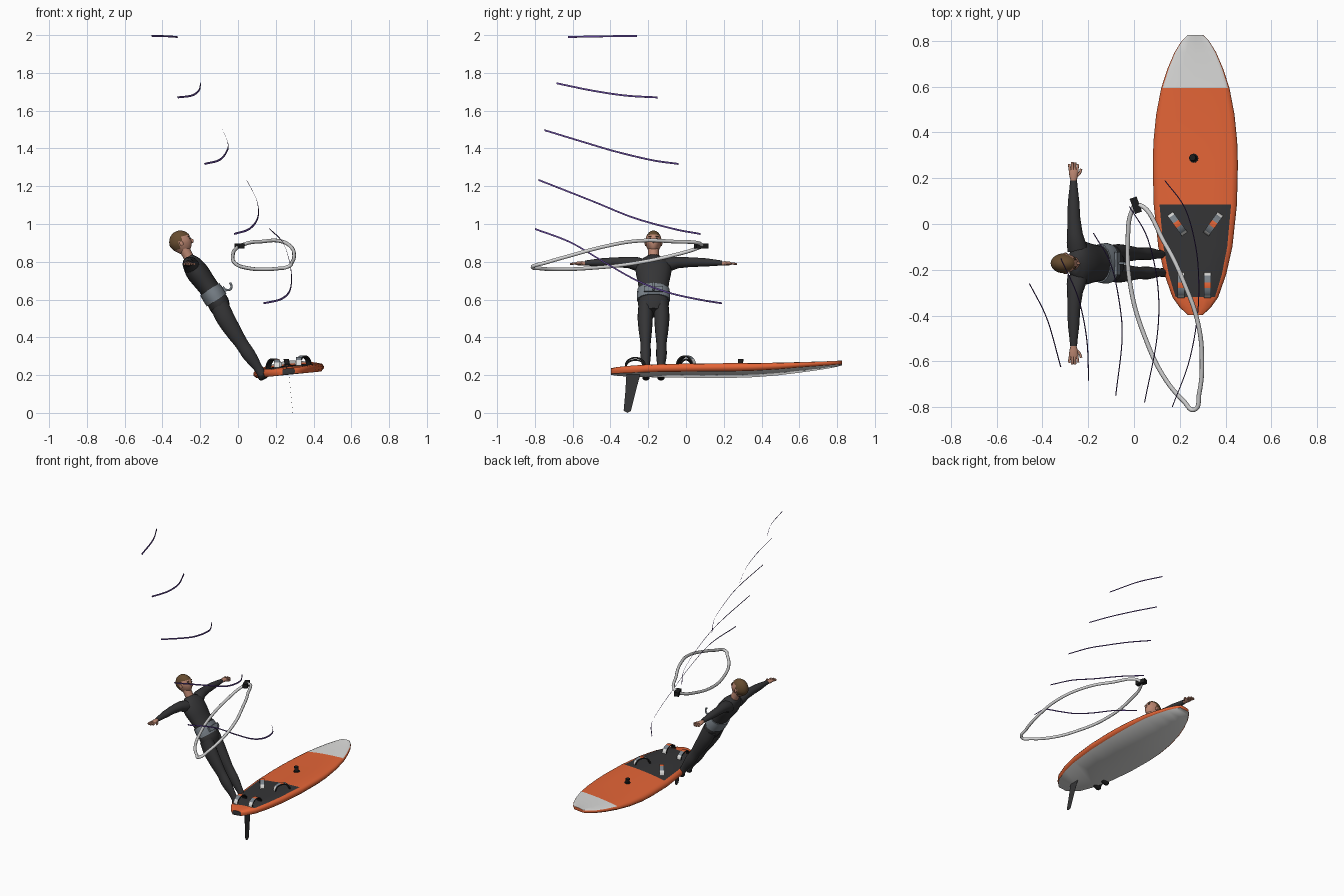
import bpy, bmesh, math
from mathutils import Vector as V, Matrix

if "Cube" in bpy.data.objects:
    bpy.data.objects.remove(bpy.data.objects["Cube"])


def material(name, r, g, b):
    m = bpy.data.materials.new(name)
    m.diffuse_color = (r, g, b, 1)
    m.use_nodes = True
    m.node_tree.nodes["Principled BSDF"].inputs["Base Color"].default_value = m.diffuse_color
    return m


ORANGE = material("orange", .78, .13, .038)
LIGHT = material("light grey", .72, .72, .71)
DARK = material("charcoal", .035, .035, .037)
BLACK = material("black", .012, .012, .012)
TUBE = material("boom grey", .66, .66, .66)
BELT = material("slate", .19, .22, .25)
SKIN = material("skin", .50, .24, .165)
HAIR = material("brown hair", .13, .07, .028)
PURPLE = material("purple", .12, .06, .30)


def finish(name, bm, mats, angle=40):
    bmesh.ops.recalc_face_normals(bm, faces=bm.faces)
    me = bpy.data.meshes.new(name)
    bm.to_mesh(me)
    bm.free()
    ob = bpy.data.objects.new(name, me)
    bpy.context.collection.objects.link(ob)
    for m in mats:
        me.materials.append(m)
    bpy.ops.object.select_all(action='DESELECT')
    ob.select_set(True)
    bpy.context.view_layer.objects.active = ob
    bpy.ops.object.shade_smooth_by_angle(angle=math.radians(angle))
    return ob


def loft(name, rings, mats, rule=None, angle=40, caps=(0, 0)):
    """Skin closed rings; rule(segment, side) picks the material."""
    bm = bmesh.new()
    vs = [[bm.verts.new(p) for p in r] for r in rings]
    n = len(rings[0])
    for i in range(len(vs) - 1):
        for j in range(n):
            k = (j + 1) % n
            f = bm.faces.new((vs[i][j], vs[i][k], vs[i + 1][k], vs[i + 1][j]))
            f.material_index = rule(i, j) if rule else 0
    for r, c in zip((vs[0], vs[-1]), caps):
        bm.faces.new(r).material_index = c
    return finish(name, bm, mats, angle)


def oval(c, a, b, n=16):
    c, a, b = V(c), V(a), V(b)
    return [c + a * math.cos(2 * math.pi * k / n) + b * math.sin(2 * math.pi * k / n)
            for k in range(n)]


def spline(pts, steps=8):
    """Smooth path through the points."""
    p = [V(q) for q in pts]
    p = [2 * p[0] - p[1]] + p + [2 * p[-1] - p[-2]]
    out = []
    for i in range(1, len(p) - 2):
        for s in range(steps):
            t = s / steps
            out.append(.5 * (2 * p[i] + (p[i + 1] - p[i - 1]) * t
                       + (2 * p[i - 1] - 5 * p[i] + 4 * p[i + 1] - p[i + 2]) * t ** 2
                       + (3 * p[i] - p[i - 1] - 3 * p[i + 1] + p[i + 2]) * t ** 3))
    return out + [p[-2]]


def pipe(name, pts, r, mat, cyclic=False):
    cu = bpy.data.curves.new(name, 'CURVE')
    cu.dimensions = '3D'
    cu.bevel_depth, cu.bevel_resolution, cu.resolution_u = r, 3, 10
    cu.use_fill_caps = True
    sp = cu.splines.new('BEZIER')
    sp.bezier_points.add(len(pts) - 1)
    for bp, p in zip(sp.bezier_points, pts):
        bp.co = p
        bp.handle_left_type = bp.handle_right_type = 'AUTO'
    sp.use_cyclic_u = cyclic
    cu.materials.append(mat)
    ob = bpy.data.objects.new(name, cu)
    bpy.context.collection.objects.link(ob)


def box(name, c, size, mat, rot=None):
    bm = bmesh.new()
    bmesh.ops.create_cube(bm, size=1)
    bm.transform(Matrix.Translation(c) @ (rot or Matrix()) @ Matrix.Diagonal((*size, 1)))
    return finish(name, bm, [mat])


# ---- Board: stations of y, half width, bottom z, top z
CX, TILT = .268, .1
stations = [(-.397, .033, .204, .231), (-.365, .068, .203, .235), (-.32, .100, .202, .238),
            (-.22, .135, .202, .242), (-.1, .162, .202, .244), (.085, .182, .202, .245),
            (.26, .186, .203, .246), (.36, .183, .206, .247), (.48, .171, .214, .25),
            (.595, .149, .226, .255), (.68, .121, .235, .26), (.75, .091, .243, .265),
            (.8, .060, .250, .270), (.825, .035, .255, .274)]
half = [(.93, 0), (1, .3), (1, .6), (.96, .9), (.86, 1.03), (.45, 1.14)]
section = half + [(0, 1.18)] + [(-u, v) for u, v in reversed(half)]
rings = [[(CX + u * w, y, zb + v * (zt - zb) + TILT * u * w) for u, v in section]
         for y, w, zb, zt in stations]


def board_rule(i, j):
    y = (stations[i][0] + stations[i + 1][0]) / 2
    if j == 12:
        return 1
    if y > .595 and 3 <= j <= 8:
        return 1
    return 2 if -.32 < y < .085 and 4 <= j <= 7 else 0


loft("board", rings, [ORANGE, LIGHT, DARK], board_rule, 50, caps=(2, 0))

# ---- Fin: thin blade square to the tilted hull
fin = [(-.315, .21), (-.24, .21), (-.262, .13), (-.292, .01), (-.31, 0), (-.33, .012), (-.322, .1)]
loft("fin", [[(CX + s + (.22 - z) * TILT, y, z) for y, z in fin] for s in (-.0003, .0003)], [DARK])

# ---- Mast base
loft("mast_base", [oval((.264 - h * .2, .286 + h * .1, .24 + h), (r, 0, 0), (0, r, 0))
                   for h, r in ((0, .02), (.016, .02), (.018, .014), (.045, .014))], [BLACK])


# ---- Foot straps: arched bands with coloured outer faces
def strap(name, x, y, yaw, length, height):
    d = V((math.cos(yaw), math.sin(yaw), 0))
    side = V((-d.y, d.x, 0)) * .015
    base = V((x, y, .246 + TILT * (x - CX)))
    rs = []
    for k in range(15):
        t = math.pi * k / 14
        ends = [base + d * math.cos(t) * (length - o) + V((0, 0, math.sin(t) * (height - o)))
                for o in (0, .009)]
        rs.append([ends[0] - side, ends[0] + side, ends[1] + side, ends[1] - side])
    bands = [1, 1, 1, 2, 2, 2, 3, 3, 2, 2, 2, 1, 1, 1]
    loft(name, rs, [BLACK, LIGHT, BELT, ORANGE], lambda i, j: bands[i] if j == 0 else 0)


for s, tag in ((-1, "left"), (1, "right")):
    strap("front_strap_" + tag, CX + s * .078, .0, math.pi / 2 - s * .62, .055, .05)
    strap("rear_strap_" + tag, CX - .004 + s * .058, -.268, math.pi / 2, .056, .045)

# ---- Boom loop and its clamp
pipe("boom", [(.012, .085, .885), (.135, -.085, .908), (.22, -.26, .910),
              (.28, -.435, .88), (.297, -.6, .836), (.285, -.74, .796), (.262, -.812, .773),
              (.218, -.775, .765), (.135, -.675, .76), (.05, -.5, .767), (-.013, -.285, .79),
              (-.027, -.065, .835), (-.008, .06, .872)], .0098, TUBE, True)
box("boom_clamp", (.008, .082, .884), (.032, .07, .028), BLACK, Matrix.Rotation(.35, 4, 'Z'))

# ---- Sail battens: thin curved strips
battens = [
    [(.135, .19, .58), (.222, .07, .6), (.268, -.09, .636), (.283, -.25, .696),
     (.275, -.42, .79), (.238, -.61, .902), (.167, -.8, .974)],
    [(-.02, .077, .947), (.06, -.065, .974), (.105, -.28, 1.034), (.1, -.5, 1.123),
     (.046, -.78, 1.233)],
    [(-.177, -.04, 1.318), (-.1, -.18, 1.338), (-.06, -.37, 1.383), (-.053, -.52, 1.427),
     (-.08, -.75, 1.497)],
    [(-.32, -.15, 1.67), (-.245, -.32, 1.68), (-.207, -.5, 1.707), (-.198, -.685, 1.745)],
    [(-.457, -.26, 1.995), (-.38, -.415, 1.994), (-.32, -.625, 1.99)]]
up, thick = V((-.38, -.1, .92)) * .0052, V((.92, 0, .38)) * .0004
for n, pts in enumerate(battens):
    loft(f"batten_{n + 1}", [[p + up + thick, p + up - thick, p - up - thick, p - up + thick]
                             for p in spline(pts)], [PURPLE])

# ---- Rider leaning back: F is the body's forward direction
Y0 = -.172
F = V((.839, 0, .545))
Y = V((0, 1, 0))


def body(name, secs, mat, s=1):
    """Sections of x, side offset, z, depth radius, side radius."""
    flat = spline([q[:3] for q in secs], 4)
    rad = spline([(q[3], q[4], 0) for q in secs], 4)
    return loft(name, [oval((p.x, Y0 + s * p.y, p.z), F * r.x, Y * r.y)
                       for p, r in zip(flat, rad)], [mat], angle=60)


body("torso", [(-.08, 0, .53, .045, .066), (-.1, 0, .575, .057, .082), (-.135, 0, .635, .053, .077),
               (-.175, 0, .69, .056, .083), (-.215, 0, .745, .06, .094),
               (-.245, 0, .79, .05, .088), (-.265, 0, .824, .028, .04)], DARK)
body("harness_belt", [(-.113, 0, .597, .062, .088), (-.13, 0, .625, .063, .088),
                      (-.15, 0, .655, .06, .085)], BELT)
box("spreader_bar", (-.072, Y0, .655), (.012, .1, .03), BELT, Matrix.Rotation(-.57, 4, 'Y'))
pipe("harness_hook", [(-.072, Y0, .652), (-.04, Y0, .655), (-.035, Y0, .672), (-.042, Y0, .69)],
     .006, BELT)
body("neck", [(-.252, 0, .805, .027, .028), (-.285, 0, .87, .028, .028)], SKIN)

for s, tag in ((-1, "left"), (1, "right")):
    body("leg_" + tag, [(-.1, .042, .57, .05, .038), (-.066, .044, .5, .049, .04),
                        (-.02, .043, .425, .042, .034), (.02, .042, .365, .035, .027),
                        (.06, .042, .305, .035, .028), (.105, .04, .24, .024, .019),
                        (.128, .04, .2, .023, .018)], DARK, s)
    # shoe points along the body's forward direction
    loft("shoe_" + tag, [oval(V((.133, Y0 + s * .04, .195)) + F * d, V((-.545, 0, .839)) * h, Y * w)
                         for d, h, w in ((-.028, .008, .012), (-.018, .017, .019), (.01, .02, .02),
                                         (.035, .013, .022), (.05, .006, .014))], [BLACK], angle=60)
    # arm stretched sideways
    arm = [(-.245, .05, .775, .045), (-.252, .09, .788, .042), (-.258, .13, .796, .034),
           (-.263, .2, .798, .028), (-.264, .27, .797, .025), (-.264, .33, .795, .018),
           (-.264, .362, .793, .015)]
    loft("arm_" + tag, [oval((x, Y0 + s * y, z), (r, 0, 0), (0, 0, r * .9)) for x, y, z, r in arm],
         [DARK], angle=60)
    # hand with spread fingers
    loft("hand_" + tag, [oval((-.264, Y0 + s * y, .791), (w, 0, 0), (0, 0, h), 12)
                         for y, w, h in ((.355, .012, .011), (.38, .018, .012), (.4, .021, .01),
                                         (.41, .018, .008))], [SKIN], angle=60)
    for k in range(4):
        x = -.279 + k * .01
        pipe(f"finger_{tag}_{k + 1}", [(x, Y0 + s * .403, .791),
             (x * 1.3 + .079, Y0 + s * (.434, .442, .441, .433)[k], .789)], .0056, SKIN)
    pipe("thumb_" + tag, [(-.252, Y0 + s * .378, .791), (-.237, Y0 + s * .395, .789),
                          (-.231, Y0 + s * .413, .788)], .0055, SKIN)

# ---- Head: egg shape tilted back, hair on the crown and back
head = Matrix.Translation((-.303, Y0, .901)) @ Matrix.Rotation(-.3, 4, 'Y')
bm = bmesh.new()
bmesh.ops.create_uvsphere(bm, u_segments=32, v_segments=20, radius=1)
for f in bm.faces:
    c = f.calc_center_median()
    f.material_index = int(c.z > .52 or (c.x < .12 and c.z > .1) or (c.x < -.1 and c.z > -.5))
bulge = {v for f in bm.faces if f.material_index for v in f.verts}
for v in bm.verts:
    jaw = 1 - .28 * max(0, -v.co.z)
    k = 1.05 if v in bulge else 1
    v.co = V((v.co.x * .058 * (jaw if v.co.x < 0 else 1), v.co.y * .042 * jaw, v.co.z * .062)) * k
bm.transform(head)
finish("head", bm, [SKIN, HAIR], 60)


def blob(name, c, size, mat):
    bm = bmesh.new()
    bmesh.ops.create_uvsphere(bm, u_segments=10, v_segments=8, radius=1)
    bm.transform(head @ Matrix.Translation(c) @ Matrix.Diagonal((*size, 1)))
    finish(name, bm, [mat], 60)


blob("nose", (.058, 0, -.008), (.011, .007, .012), SKIN)
for s, tag in ((-1, "left"), (1, "right")):
    blob("ear_" + tag, (.002, s * .042, -.005), (.01, .005, .014), SKIN)
    blob("eye_" + tag, (.052, s * .016, .008), (.003, .006, .003), BLACK)
    blob("eyebrow_" + tag, (.05, s * .017, .019), (.004, .01, .003), HAIR)
